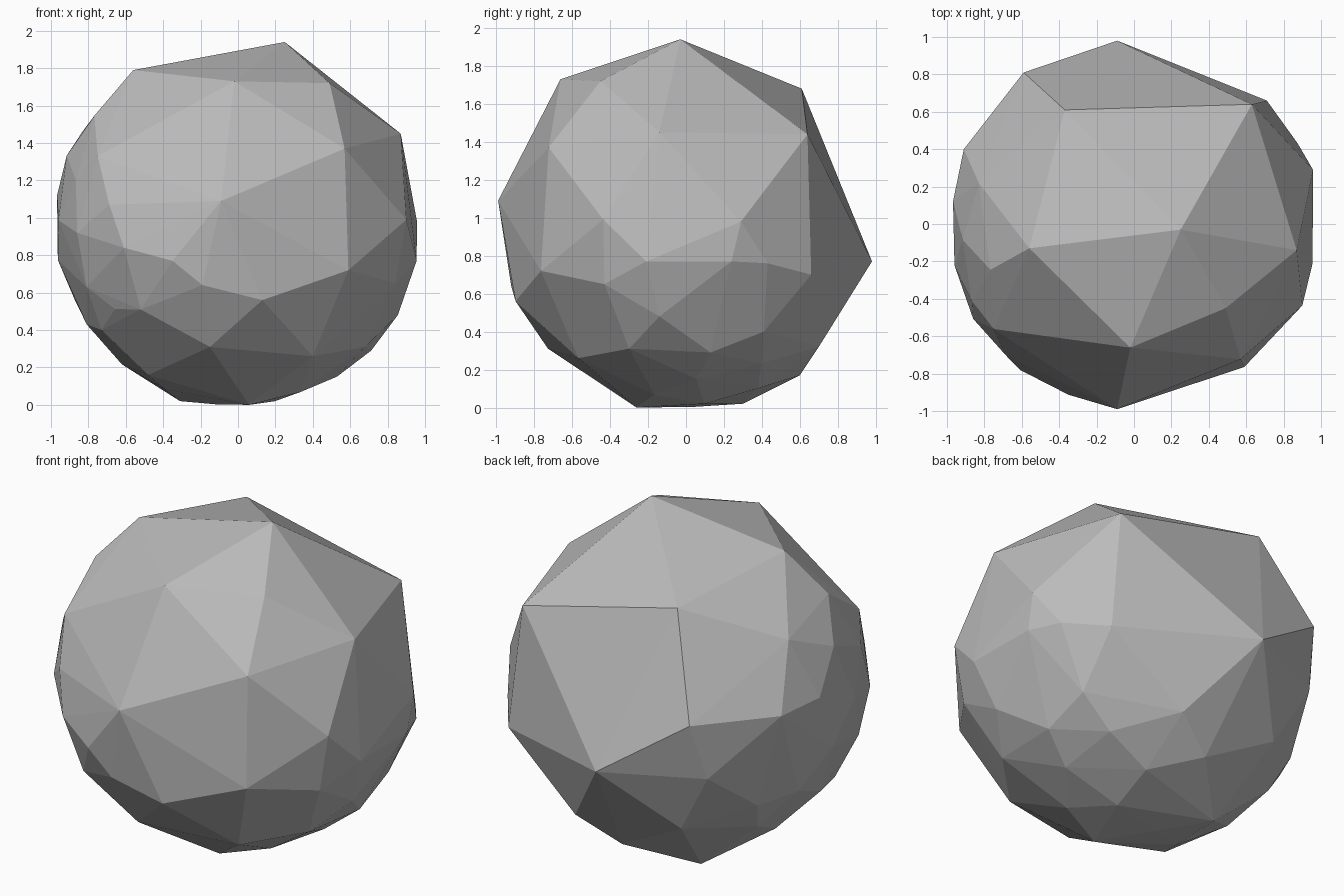
import bpy, bmesh, math
from mathutils import Vector

cube = bpy.data.objects.get("Cube")
if cube:
    bpy.data.objects.remove(cube, do_unlink=True)

CENTRE = Vector((0, 0, .98))


def on_ball(a, b):
    """Remaining distance from the centre for a point on the unit ball."""
    return math.sqrt(max(0, 1 - a * a - b * b))


# Corners of the large facets on the crown and the back
corners = [Vector(c) for c in (
    (.25, -.03, 1.94), (.87, -.14, 1.45), (-.56, -.13, 1.79), (.49, -.45, 1.72),
    (-.37, .61, 1.68), (.63, .64, 1.44), (-.09, .98, .77), (.71, .66, .7),
    (-.59, .81, 1.11), (-.91, .4, 1.1), (-.64, .71, .77), (.24, .7, .32),
    (-.76, .41, .53), (-.43, .66, .4), (-.07, .59, .21),
    (.06, -.26, 0), (-.31, .3, .02))]

# Corners facing the front, as x and z
front = ((-.02, 1.73), (.57, 1.37), (-.09, 1.09), (-.75, 1.33), (-.61, .84),
         (-.19, .64), (.13, .56), (.59, .72), (.9, .99), (-.15, .31),
         (.4, .26), (-.48, .16), (-.52, .51), (-.86, .92), (-.81, .63),
         (-.35, .77), (-.73, .4))
corners += [Vector((x, -on_ball(x, z - CENTRE.z), z)) for x, z in front]

# Corners facing the left side, as y and z
side = ((.29, .98), (-.21, .77), (.24, .77), (.43, .76), (-.43, .65),
        (-.14, .48), (.41, .4), (-.3, .31), (.13, .29), (.6, .17))
corners += [Vector((on_ball(y, z - CENTRE.z), y, z)) for y, z in side]


# Small facets worn into the right flank and the underside
def is_worn(d):
    flank = d.x < -.6 and -.7 < d.z < .62 and d.y < .3
    base = d.z < -.6 and d.y > -.35
    return flank or base


COUNT = 120
GOLDEN = math.pi * (3 - math.sqrt(5))
for i in range(COUNT):
    height = 1 - 2 * (i + .5) / COUNT
    radius = math.sqrt(1 - height * height)
    direction = Vector((radius * math.cos(i * GOLDEN), radius * math.sin(i * GOLDEN), height))
    point = CENTRE + direction * .985
    if is_worn(direction) and all((point - c).length > .2 for c in corners):
        point.z = max(point.z, 0)
        corners.append(point)

# Wrap the corners in one closed faceted skin
bm = bmesh.new()
for corner in corners:
    bm.verts.new(corner)
hull = bmesh.ops.convex_hull(bm, input=bm.verts[:])
loose = set(hull["geom_interior"]) | set(hull["geom_unused"])
bmesh.ops.delete(bm, geom=[g for g in loose if isinstance(g, bmesh.types.BMVert)], context="VERTS")
bmesh.ops.recalc_face_normals(bm, faces=bm.faces[:])
mesh = bpy.data.meshes.new("boulder")
bm.to_mesh(mesh)
bm.free()

# Plain grey stone
stone = bpy.data.materials.new("grey stone")
stone.use_nodes = True
grey = (.5, .5, .5, 1)
stone.diffuse_color = grey
stone.node_tree.nodes["Principled BSDF"].inputs["Base Color"].default_value = grey
mesh.materials.append(stone)

boulder = bpy.data.objects.new("boulder", mesh)
bpy.context.collection.objects.link(boulder)
